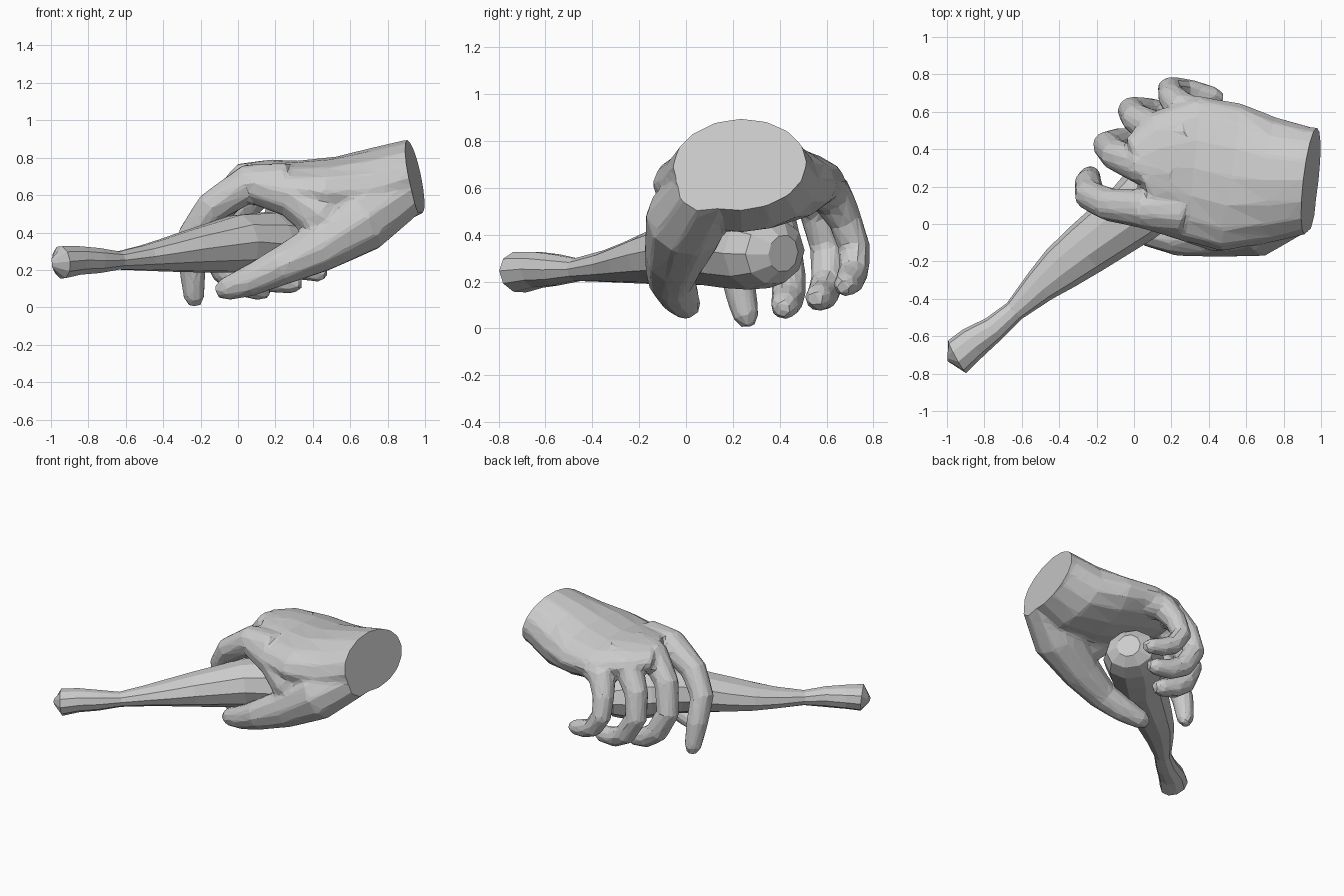
import bpy, bmesh
from math import cos, sin, tau
from mathutils import Vector

if "Cube" in bpy.data.objects:
    bpy.data.objects.remove(bpy.data.objects["Cube"])


def tube(bm, pts, sides=10, round_end=True, fat=1.0):
    """Loft elliptical rings (x, y, z, width[, height]) along a path."""
    P = [Vector(p[:3]) for p in pts]
    R = [(p[3] * fat, p[-1] * fat) for p in pts]
    if round_end:
        d = (P[-1] - P[-2]).normalized()
        P.append(P[-1] + d * R[-1][0] * 0.85)
        R.append((R[-1][0] * 0.55,) * 2)
    rings = []
    for i, p in enumerate(P):
        d = (P[min(i + 1, len(P) - 1)] - P[max(i - 1, 0)]).normalized()
        u = Vector((0, 1, 0))
        u = (u - d * u.dot(d)).normalized()
        v = d.cross(u)
        rings.append([bm.verts.new(p + u * R[i][0] * cos(tau * k / sides)
                                   + v * R[i][1] * sin(tau * k / sides))
                      for k in range(sides)])
    for a, b in zip(rings, rings[1:]):
        for k in range(sides):
            j = (k + 1) % sides
            bm.faces.new((a[k], a[j], b[j], b[k]))
    bm.faces.new(rings[0][::-1])
    bm.faces.new(rings[-1])


def finish(bm, name):
    bmesh.ops.recalc_face_normals(bm, faces=bm.faces)
    me = bpy.data.meshes.new(name)
    bm.to_mesh(me)
    bm.free()
    ob = bpy.data.objects.new(name, me)
    bpy.context.collection.objects.link(ob)
    return ob


# Hand volumes: palm and wrist first
bm = bmesh.new()
tube(bm, [(1.08, .235, .725, .27, .19), (.94, .235, .70, .285, .2),
          (.75, .235, .63, .335, .225), (.52, .25, .615, .40, .19),
          (.30, .30, .63, .39, .155), (.14, .29, .665, .31, .125),
          (.03, .25, .68, .225, .09)], 16, False)
# Thumb and the web joining it to the palm
tube(bm, [(.9, .1, .62, .14), (.66, 0, .46, .178), (.42, -.045, .31, .135),
          (.22, -.065, .215, .105), (.06, -.03, .14, .086),
          (-.06, 0, .1, .066)])
tube(bm, [(.56, .0, .38, .13), (.44, -.01, .49, .14),
          (.3, .03, .6, .13), (.08, .08, .665, .11)])
# Four curled fingers
fingers = [
    [(.26, .06, .66, .11), (.06, .08, .665, .1), (-.14, .105, .535, .085),
     (-.24, .155, .39, .078), (-.245, .22, .22, .07), (-.235, .255, .055, .055)],
    [(.2, .28, .68, .11), (.04, .31, .68, .095), (-.1, .37, .53, .08),
     (-.145, .42, .34, .075), (-.07, .44, .19, .072), (.02, .435, .125, .068),
     (.12, .42, .095, .058)],
    [(.27, .46, .66, .11), (.12, .5, .65, .095), (.01, .565, .5, .078),
     (-.015, .605, .34, .072), (.07, .605, .2, .07), (.17, .585, .145, .066),
     (.29, .565, .13, .056)],
    [(.36, .56, .61, .1), (.25, .62, .57, .088), (.2, .68, .46, .07),
     (.19, .72, .34, .065), (.26, .715, .24, .063), (.34, .70, .205, .06),
     (.43, .68, .185, .05)]]
for f in fingers:
    tube(bm, f, fat=1.06)
raw = finish(bm, "hand_volumes")

# Fuse the volumes into one faceted low-poly hand
m = raw.modifiers.new("fuse", 'REMESH')
m.mode, m.voxel_size = 'VOXEL', .017
m = raw.modifiers.new("soften", 'SMOOTH')
m.factor, m.iterations = .5, 4
m = raw.modifiers.new("facet", 'DECIMATE')
m.ratio = .06
bpy.context.view_layer.update()
dg = bpy.context.evaluated_depsgraph_get()
bm = bmesh.new()
bm.from_mesh(bpy.data.meshes.new_from_object(raw.evaluated_get(dg)))
bpy.data.objects.remove(raw)

# Slice the wrist flat
cut = bmesh.ops.bisect_plane(bm, geom=bm.verts[:] + bm.edges[:] + bm.faces[:],
                             plane_co=(.946, .24, .70), plane_no=(1, -.12, .21),
                             clear_outer=True)
rim = [e for e in cut['geom_cut'] if isinstance(e, bmesh.types.BMEdge)]
bmesh.ops.contextual_create(bm, geom=rim)
for f in bm.faces:
    f.smooth = False
finish(bm, "hand")

# Drumstick gripped in the hand
bm = bmesh.new()
tube(bm, [(-.995, -.71, .235, .025), (-.945, -.71, .24, .1, .09),
          (-.86, -.635, .25, .09, .08), (-.75, -.56, .25, .07, .07),
          (-.64, -.465, .25, .058, .05), (-.5, -.33, .265, .095, .07),
          (-.39, -.235, .28, .125, .09), (-.26, -.135, .3, .145, .115),
          (0, .06, .34, .175, .16), (.16, .21, .34, .2, .175),
          (.27, .31, .33, .2, .17), (.35, .38, .325, .165, .14),
          (.395, .415, .32, .08)], 10, False)
finish(bm, "drumstick")
